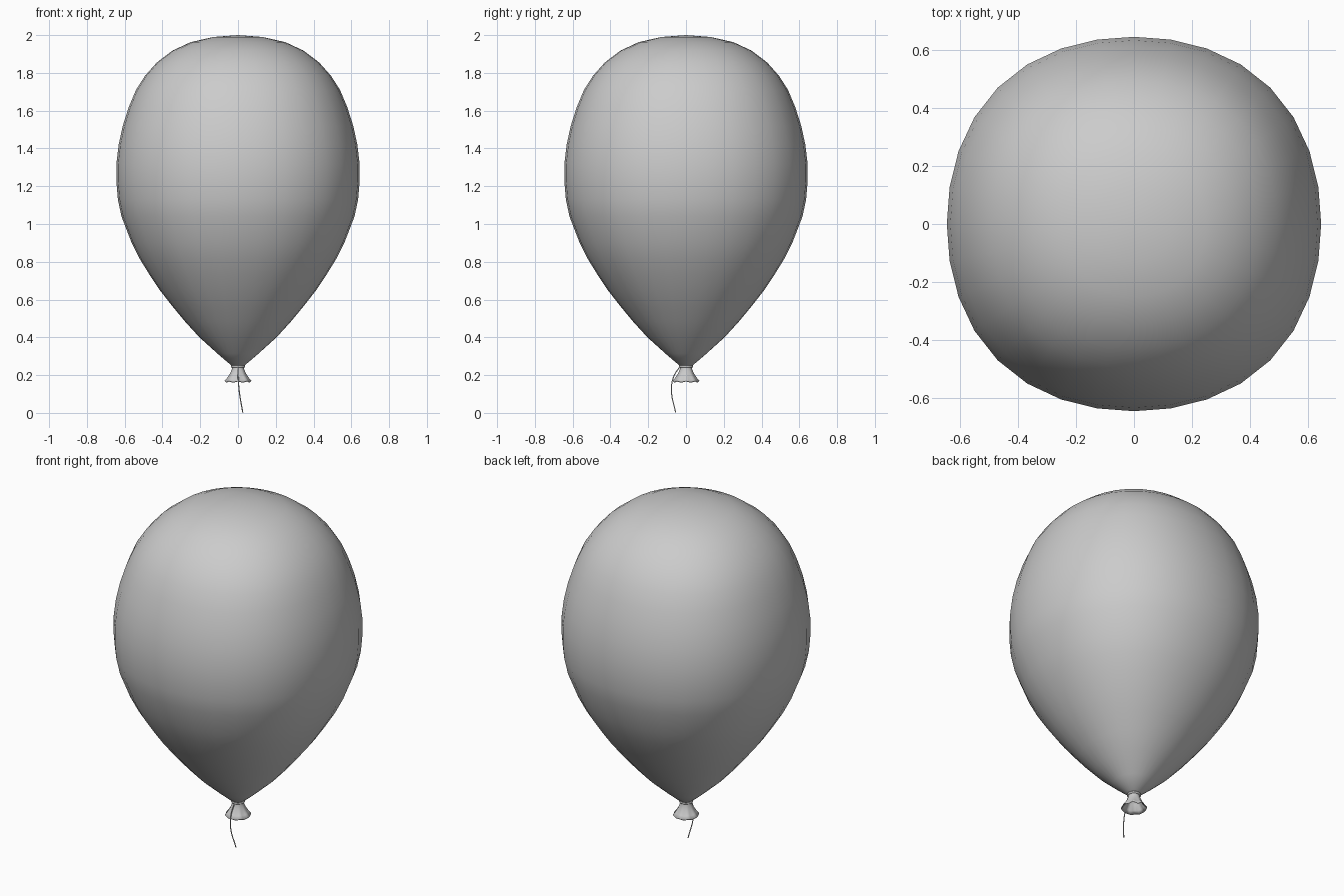
import bpy, bmesh, math

if "Cube" in bpy.data.objects:
    bpy.data.objects.remove(bpy.data.objects["Cube"])


def lathe(name, profile, sides, shape=lambda a, r, z: (r, z)):
    """Spin (radius, z) points round z; shape() can bend each ring. r = 0 makes a pole."""
    bm = bmesh.new()
    rings = []
    for r, z in profile:
        if r == 0:
            rings.append([bm.verts.new((0, 0, z))] * sides)
            continue
        ring = []
        for i in range(sides):
            a = 2 * math.pi * i / sides
            rr, zz = shape(a, r, z)
            ring.append(bm.verts.new((rr * math.cos(a), rr * math.sin(a), zz)))
        rings.append(ring)
    for lo, hi in zip(rings, rings[1:]):
        for i in range(sides):
            j = (i + 1) % sides
            quad = [lo[i], lo[j], hi[j], hi[i]]
            bm.faces.new(list(dict.fromkeys(quad)))
    bmesh.ops.recalc_face_normals(bm, faces=bm.faces)
    for f in bm.faces:
        f.smooth = True
    me = bpy.data.meshes.new(name)
    bm.to_mesh(me)
    bm.free()
    ob = bpy.data.objects.new(name, me)
    bpy.context.collection.objects.link(ob)
    return ob


# inflated body, slightly squared in plan
def squarish(a, r, z):
    fade = min(1, r / 0.5)
    return r * (1 + 0.015 * fade * (1 - math.cos(4 * a))), z


body = [(0, 0.245), (0.034, 0.25), (0.11, 0.315), (0.204, 0.40), (0.28, 0.483),
        (0.347, 0.564), (0.412, 0.647), (0.47, 0.734), (0.52, 0.815), (0.563, 0.9),
        (0.617, 1.04), (0.636, 1.13), (0.644, 1.226), (0.644, 1.317), (0.632, 1.42),
        (0.61, 1.52), (0.578, 1.62), (0.54, 1.71), (0.492, 1.785), (0.43, 1.855),
        (0.347, 1.918), (0.25, 1.963), (0.13, 1.99), (0, 2.0)]
lathe("balloon_body", body, 32, squarish)


# flared mouth below the knot, with a wavy open rim
def wavy(a, r, z):
    t = max(0, (0.235 - z) / 0.07)
    w = math.cos(8 * a) * t
    return r * (1 + 0.04 * w), z + 0.003 * w


mouth = [(0.03, 0.255), (0.031, 0.235), (0.041, 0.208), (0.056, 0.183), (0.068, 0.167),
         (0.066, 0.163), (0.052, 0.18), (0.036, 0.208), (0.025, 0.235), (0, 0.24)]
lathe("balloon_mouth", mouth, 32, wavy)

# tied ring at the neck
bpy.ops.mesh.primitive_torus_add(major_segments=24, minor_segments=8, major_radius=0.032,
                                 minor_radius=0.006, location=(0, 0, 0.246))
knot = bpy.context.object
knot.name = "knot_ring"
bpy.ops.object.shade_smooth()

# hanging string
cu = bpy.data.curves.new("string", 'CURVE')
cu.dimensions = '3D'
cu.bevel_depth = 0.003
cu.bevel_resolution = 1
cu.use_fill_caps = True
path = [(0, -0.032, 0.246), (0.001, -0.066, 0.19), (0.006, -0.077, 0.12), (0.025, -0.055, 0.002)]
sp = cu.splines.new('BEZIER')
sp.bezier_points.add(len(path) - 1)
for p, co in zip(sp.bezier_points, path):
    p.co = co
    p.handle_left_type = p.handle_right_type = 'AUTO'
bpy.context.collection.objects.link(bpy.data.objects.new("string", cu))
